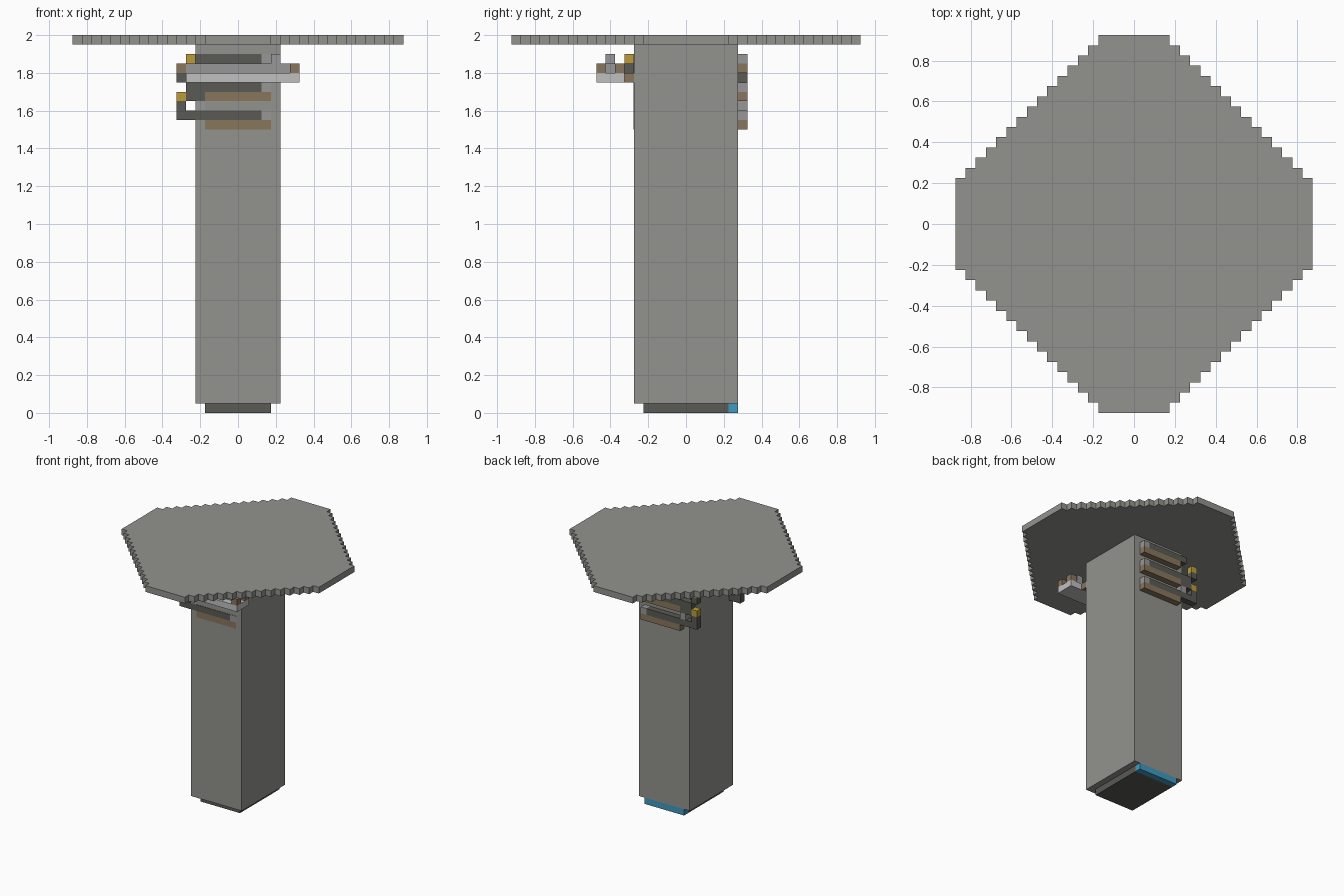
import bpy, bmesh

cube = bpy.data.objects.get("Cube")
if cube:
    bpy.data.objects.remove(cube, do_unlink=True)

U = 0.05  # size of one block


def material(name, rgb):
    m = bpy.data.materials.new(name)
    m.use_nodes = True
    col = (*rgb, 1)
    m.diffuse_color = col
    m.node_tree.nodes["Principled BSDF"].inputs["Base Color"].default_value = col
    return m


STONE = material("stone grey", (0.29, 0.29, 0.27))
DARK = material("dark grey", (0.1, 0.1, 0.09))
LIGHT = material("light grey", (0.53, 0.53, 0.53))
MID = material("mid grey", (0.31, 0.31, 0.31))
BROWN = material("brown", (0.25, 0.18, 0.11))
GOLD = material("gold", (0.5, 0.33, 0.04))
BLUE = material("blue", (0.05, 0.32, 0.53))


def finish(name, bm, mat):
    bmesh.ops.recalc_face_normals(bm, faces=bm.faces)
    me = bpy.data.meshes.new(name)
    bm.to_mesh(me)
    bm.free()
    me.materials.append(mat)
    ob = bpy.data.objects.new(name, me)
    bpy.context.collection.objects.link(ob)
    return ob


def box(name, mat, x, y, z):
    """Block spanning the given (low, high) ranges."""
    bm = bmesh.new()
    bmesh.ops.create_cube(bm, size=1)
    for v in bm.verts:
        v.co = [lo + (c + 0.5) * (hi - lo) for c, (lo, hi) in zip(v.co, (x, y, z))]
    return finish(name, bm, mat)


# Pillar and foot
box("pillar", STONE, (-0.225, 0.225), (-0.275, 0.275), (U, 1.95))
box("foot", DARK, (-0.175, 0.175), (-0.225, 0.225), (0, U))
box("foot_back_strip", BLUE, (-0.175, 0.175), (0.225, 0.275), (0, U))

# Stepped top slab: one quarter staircase, mirrored around
quarter = []
for k in range(15):
    half, y = 0.175 + k * U, 0.925 - k * U
    quarter += [(half, y), (half, y - U)]
quarter[-1] = (0.875, 0.0)
right = quarter + [(x, -y) for x, y in reversed(quarter[:-1])]
outline = right + [(-x, y) for x, y in reversed(right)]
bm = bmesh.new()
face = bm.faces.new([bm.verts.new((x, y, 1.95)) for x, y in outline])
ext = bmesh.ops.extrude_face_region(bm, geom=[face])
for g in ext["geom"]:
    if isinstance(g, bmesh.types.BMVert):
        g.co.z += U
finish("top_slab", bm, STONE)


# Stacks of rods: flush in the front face, raised on the back face
def rod_stack(side, y):
    for i, left in enumerate((-0.325, -0.275, -0.225)):
        z = 1.5 + 3 * i * U
        tag = f"{side}_{i + 1}"
        box("brown_rod_" + tag, BROWN, (-0.175, 0.175), y, (z, z + U))
        box("dark_rod_" + tag, DARK, (left, 0.125), y, (z + U, z + 2 * U))
        box("rod_tip_" + tag, MID, (0.125, 0.175), y, (z + U, z + 2 * U))
        if i < 2:
            box("rod_hook_" + tag, DARK, (-0.325, -0.275), y, (z + 2 * U, z + 3 * U))
            box("rod_catch_" + tag, GOLD, (-0.325, -0.275), y, (z + 3 * U, z + 4 * U))
    box("rod_joint_" + side, DARK, (-0.275, -0.175), y, (1.65, 1.7))
    box("rod_pin_" + side, MID, (-0.225, -0.175), y, (1.6, 1.65))
    box("rod_hook_end_" + side, DARK, (-0.325, -0.275), y, (1.55, 1.6))


rod_stack("front", (-0.278, -0.225))
rod_stack("back", (0.275, 0.325))

# Arm held across the front
box("arm_bar", LIGHT, (-0.275, 0.325), (-0.475, -0.325), (1.75, 1.8))
box("arm_mount", BROWN, (-0.225, 0.225), (-0.325, -0.275), (1.75, 1.8))
box("arm_mount_cap", DARK, (-0.275, -0.175), (-0.325, -0.275), (1.8, 1.85))
box("arm_ridge", MID, (-0.275, 0.275), (-0.425, -0.375), (1.8, 1.85))
box("arm_sight", MID, (0.175, 0.225), (-0.425, -0.375), (1.85, 1.9))
for i, y in enumerate((-0.475, -0.375)):
    box(f"arm_grip_{i + 1}", BROWN, (0.275, 0.325), (y, y + U), (1.8, 1.85))
box("arm_end", BROWN, (-0.325, -0.275), (-0.425, -0.325), (1.8, 1.85))
box("arm_end_lower", DARK, (-0.325, -0.275), (-0.425, -0.325), (1.75, 1.8))
box("arm_catch", GOLD, (-0.275, -0.225), (-0.325, -0.275), (1.85, 1.9))
